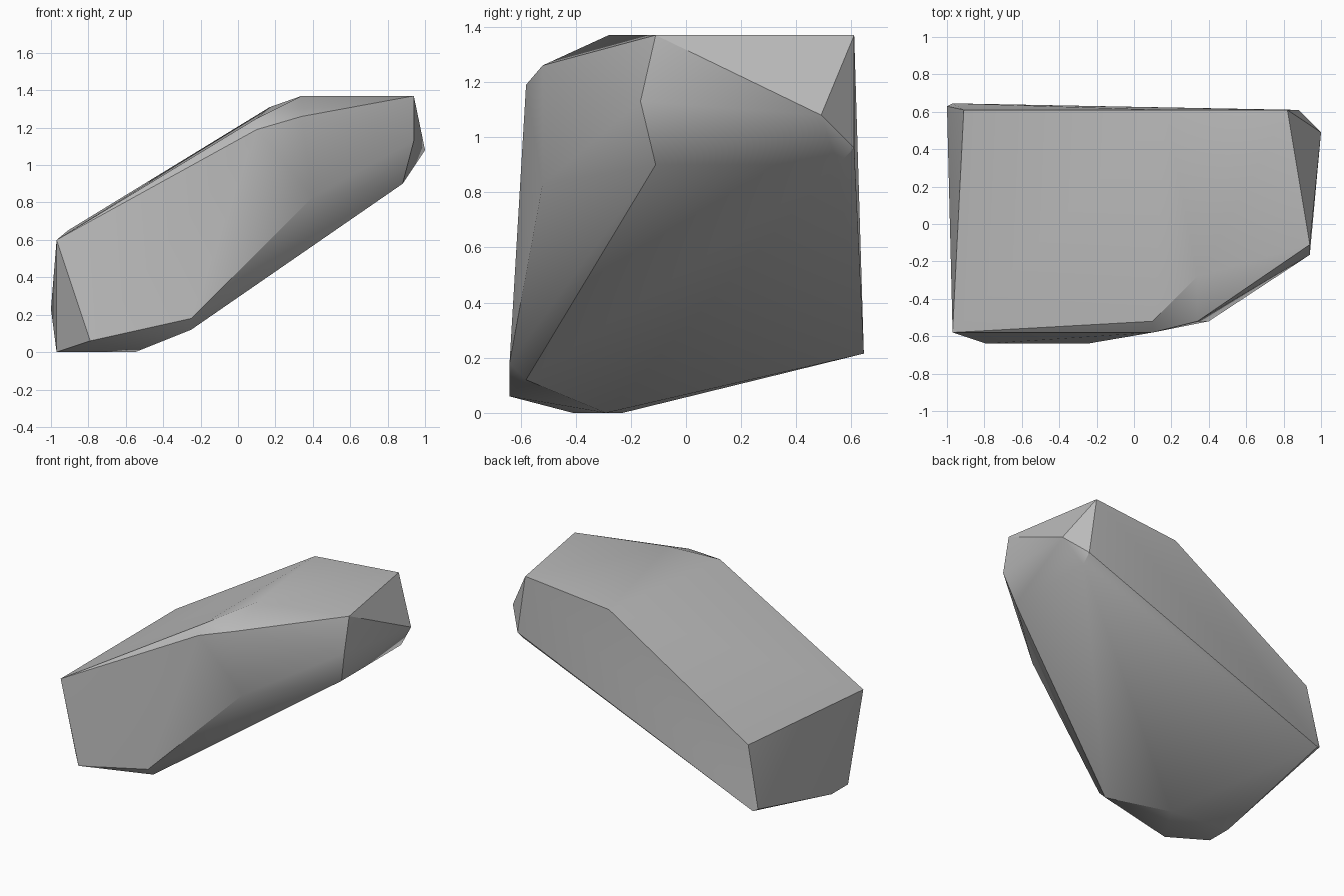
import bpy
import bmesh
import math

default_cube = bpy.data.objects.get("Cube")
if default_cube:
    bpy.data.objects.remove(default_cube, do_unlink=True)


def make_material(name, colour):
    material = bpy.data.materials.new(name)
    material.use_nodes = True
    material.diffuse_color = colour
    shader = next(n for n in material.node_tree.nodes if n.type == "BSDF_PRINCIPLED")
    shader.inputs["Base Color"].default_value = colour
    return material


def make_boulder(name, corner_groups, material, sharp_angle):
    """Wrap a tight faceted skin around the corners of a stone."""
    bm = bmesh.new()
    for group in corner_groups:
        for corner in group:
            bm.verts.new(corner)
    bmesh.ops.convex_hull(bm, input=bm.verts[:], use_existing_faces=False)

    # Drop any corner swallowed by the skin
    loose = [v for v in bm.verts if not v.link_faces]
    bmesh.ops.delete(bm, geom=loose, context="VERTS")
    bmesh.ops.recalc_face_normals(bm, faces=bm.faces[:])

    mesh = bpy.data.meshes.new(name)
    bm.to_mesh(mesh)
    bm.free()
    mesh.materials.append(material)

    boulder = bpy.data.objects.new(name, mesh)
    bpy.context.collection.objects.link(boulder)
    for other in bpy.context.selected_objects:
        other.select_set(False)
    boulder.select_set(True)
    bpy.context.view_layer.objects.active = boulder
    bpy.ops.object.shade_smooth_by_angle(angle=math.radians(sharp_angle))
    return boulder


# Low end of the slab, resting on the ground
low_end = [
    (-.97, -.41, 0), (-.97, -.23, 0), (-.55, -.29, 0),
    (-.79, -.64, .06), (-.97, -.58, .6),
    (-1, .63, .23), (-.97, .645, .215), (-.91, .61, .65),
]

# Front flank, from the lower bulge to the upper shoulder
front_flank = [
    (-.25, -.58, .12), (-.25, -.64, .18), (.4, -.52, .83),
    (.1, -.58, 1.19), (.1, -.52, 1.25), (.34, -.52, 1.26),
]

# Flat top at the high end
crown = [
    (.34, -.28, 1.37), (.94, -.11, 1.37),
    (.82, .61, 1.37), (.17, .61, 1.31),
]

# Overhanging tip below the crown
high_tip = [
    (.94, -.165, 1.13), (.88, -.11, .9), (.88, .55, .9),
    (.88, .61, .96), (1, .49, 1.08),
]

stone_grey = make_material("stone_grey", (.5, .5, .5, 1))
make_boulder("boulder", [low_end, front_flank, crown, high_tip], stone_grey, 30)
